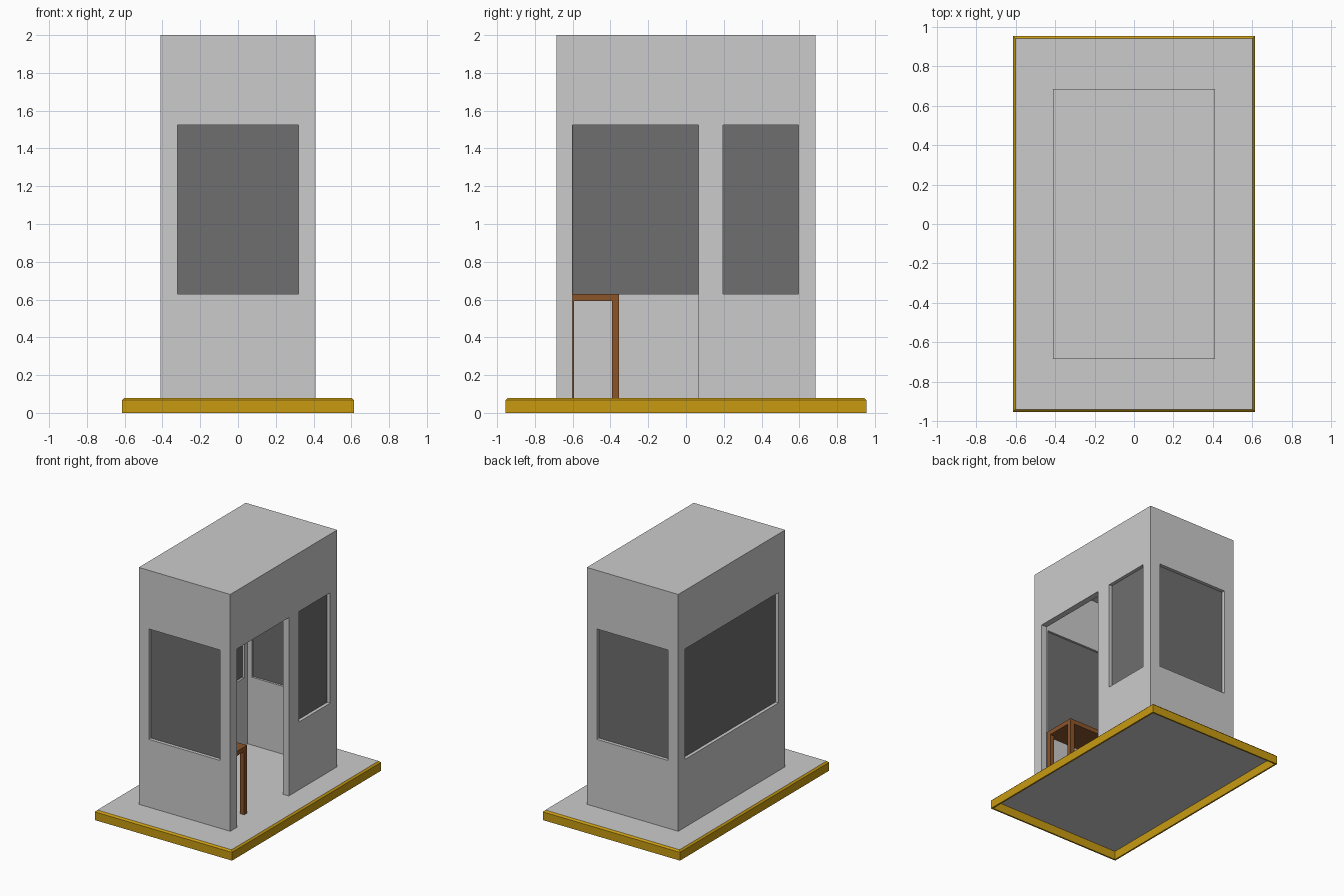
import bpy, bmesh

if "Cube" in bpy.data.objects:
    bpy.data.objects.remove(bpy.data.objects["Cube"])

def material(name, rgb):
    m = bpy.data.materials.new(name)
    m.diffuse_color = (*rgb, 1)
    m.use_nodes = True
    m.node_tree.nodes["Principled BSDF"].inputs["Base Color"].default_value = m.diffuse_color
    return m

YELLOW = material("yellow_paint", (0.58, 0.33, 0.006))
BROWN = material("brown_wood", (0.26, 0.09, 0.023))
GLASS = material("dark_pane", (0.156, 0.156, 0.156))

def finish(name, bm, mat=None):
    bmesh.ops.recalc_face_normals(bm, faces=bm.faces[:])
    me = bpy.data.meshes.new(name)
    bm.to_mesh(me)
    bm.free()
    ob = bpy.data.objects.new(name, me)
    bpy.context.collection.objects.link(ob)
    if mat:
        me.materials.append(mat)
    return ob

def box(name, x, y, z, mat=None):
    bm = bmesh.new()
    bmesh.ops.create_cube(bm, size=1)
    for v in bm.verts:
        v.co = [(a + b) / 2 + c * (b - a) for (a, b), c in zip((x, y, z), v.co)]
    return finish(name, bm, mat)

def cut(target, cutter):
    cutter.hide_render = True
    mod = target.modifiers.new("cut", 'BOOLEAN')
    mod.operation, mod.solver, mod.object = 'DIFFERENCE', 'EXACT', cutter
    bpy.context.view_layer.objects.active = target
    bpy.ops.object.modifier_apply(modifier=mod.name)
    bpy.data.objects.remove(cutter)

W, D, T = 0.41, 0.685, 0.05          # booth half width, half depth, wall thickness
BX, BY, BZ = 0.615, 0.955, 0.08      # base half sizes and height
SILL, HEAD = 0.63, 1.525

# Base: grey deck inside a yellow trim with a chamfered top edge
E = 0.013
box("base_deck", (-BX + E, BX - E), (-BY + E, BY - E), (BZ - 0.01, BZ))
bm = bmesh.new()
rings = []
for inset, z in [(0, 0), (0, BZ - E), (E, BZ), (E, 0)]:
    rings.append([bm.verts.new((sx * (BX - inset), sy * (BY - inset), z))
                  for sx, sy in [(-1, -1), (1, -1), (1, 1), (-1, 1)]])
for i in range(4):
    a, b = rings[i], rings[(i + 1) % 4]
    for j in range(4):
        k = (j + 1) % 4
        bm.faces.new((a[j], a[k], b[k], b[j]))
finish("base_trim", bm, YELLOW)

# Booth shell, hollowed out from below
booth = box("booth_walls", (-W, W), (-D, D), (BZ, 2))
cut(booth, box("cutter", (-W + T, W - T), (-D + T, D - T), (BZ - 0.1, 2 - T)))

# Doorway on the right side
cut(booth, box("cutter", (W - 0.1, W + 0.1), (-0.6, 0.065), (BZ - 0.1, HEAD)))

# Windows: opening plus a recessed pane
def window(name, axis, sign, lo, hi):
    face = (D if axis == 'y' else W) * sign
    mid = face - sign * 0.03
    through = (face - 0.1, face + 0.1)
    pane = (mid - 0.003, mid + 0.003)
    for label, depth in (("cutter", through), (name, pane)):
        xy = ((lo, hi), depth) if axis == 'y' else (depth, (lo, hi))
        ob = box(label, *xy, (SILL, HEAD), GLASS if label == name else None)
        if label == "cutter":
            cut(booth, ob)

window("front_window", 'y', -1, -0.32, 0.32)
window("back_window", 'y', 1, -0.32, 0.32)
window("left_window", 'x', -1, -0.597, 0.597)
window("right_window", 'x', 1, 0.195, 0.595)

# Desk along the front wall
Y0, Y1, L, X = -0.63, -0.355, 0.037, 0.33
box("desk_top", (-X, X), (Y0, Y1), (SILL - L, SILL), BROWN)
for side, x in (("left", -X), ("right", X - L)):
    for end, y in (("front", Y0), ("back", Y1 - L)):
        box(f"desk_leg_{side}_{end}", (x, x + L), (y, y + L), (BZ, SILL - L), BROWN)
